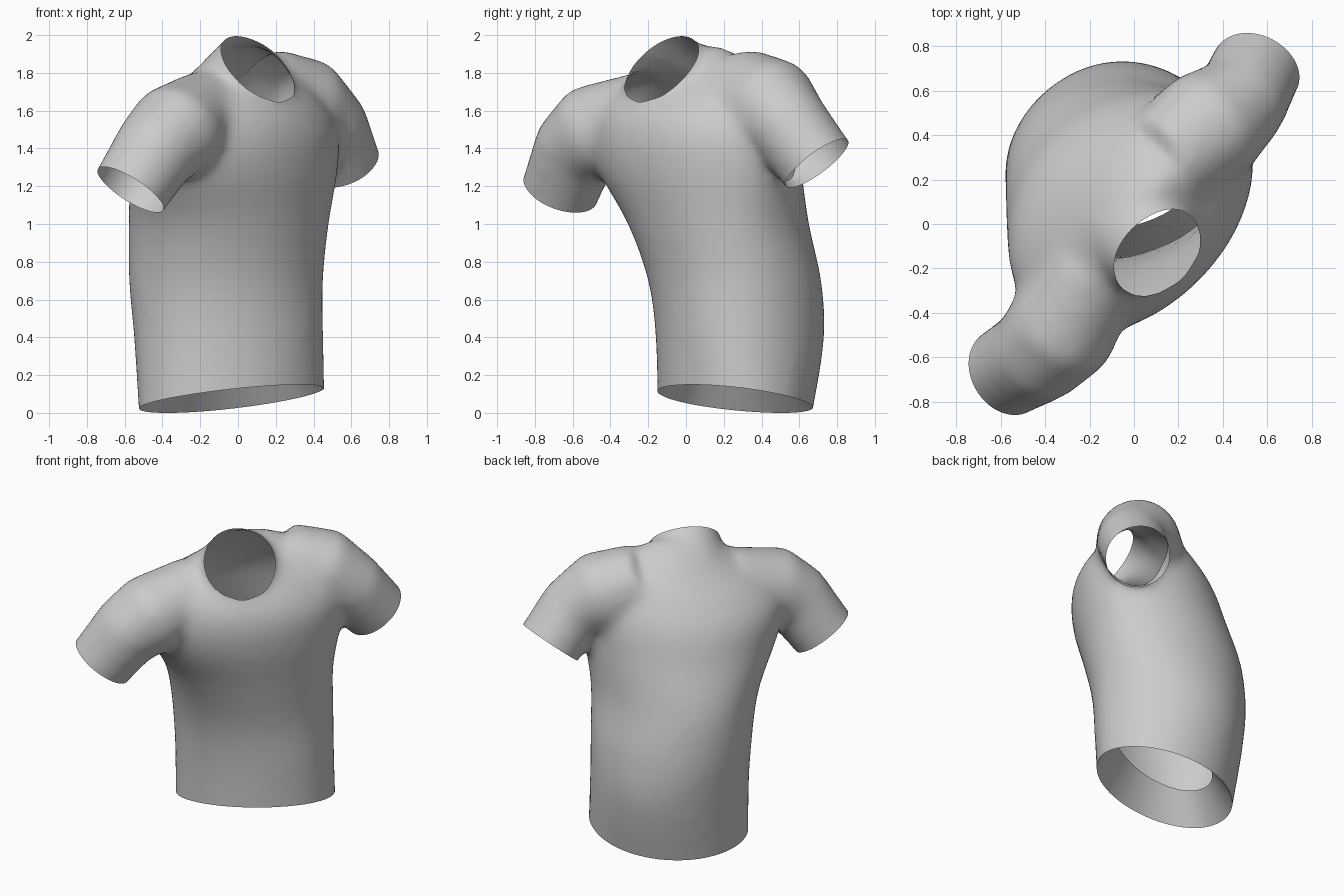
import bpy, bmesh
from math import sin, cos, pi
from mathutils import Vector, Matrix

if "Cube" in bpy.data.objects:
    bpy.data.objects.remove(bpy.data.objects["Cube"])

STEPS = 48
LEVELS = 40

# Torso widths from the axis in eight directions, starting at the wearer's left
# and turning towards the back, keyed by height
TORSO = {
    -.1: (.62, .63, .62, .51, .38, .15, .21, .45),
    .4: (.6, .73, .69, .55, .38, .16, .23, .45),
    .7: (.6, .71, .7, .59, .38, .22, .24, .45),
    1: (.59, .63, .68, .59, .43, .35, .28, .49),
    1.3: (.6, .61, .57, .6, .56, .54, .32, .57),
    1.5: (.6, .59, .5, .58, .61, .57, .33, .57),
    1.65: (.57, .52, .42, .46, .54, .49, .29, .47),
    1.78: (.46, .42, .31, .28, .34, .32, .18, .33),
    1.88: (.33, .28, .2, .15, .2, .16, .08, .23),
    1.94: (.2, .16, .1, .05, .08, .04, 0, .12),
}

# Sleeve centre lines from the opening up into the shoulder, with radii
SLEEVES = {
    "right": [(-.89, -.07, 1.18, .21), (-.74, -.11, 1.39, .23),
              (-.59, -.11, 1.49, .26), (-.27, -.01, 1.6, .22)],
    "left": [(.86, .1, 1.32, .21), (.72, .05, 1.5, .22),
             (.54, .07, 1.62, .27), (.28, .1, 1.7, .24)],
}
NECK = Vector((-.04, -.155, 1.835))
NECK_AXIS = Vector((0, -.33, .3)).normalized()


def blend(height):
    """Torso widths at any height, as a smooth curve through the given ones."""
    keys = list(TORSO)
    i = max(k for k in range(len(keys) - 1) if keys[k] <= height)
    span = keys[i + 1] - keys[i]
    u = (height - keys[i]) / span

    def slope(k, n):
        a, b = max(k - 1, 0), min(k + 1, len(keys) - 1)
        return (TORSO[keys[b]][n] - TORSO[keys[a]][n]) / (keys[b] - keys[a]) * span

    widths = []
    for n in range(8):
        p, q = TORSO[keys[i]][n], TORSO[keys[i + 1]][n]
        s = u * u * (3 - 2 * u)
        widths.append(p + (q - p) * s + slope(i, n) * u * (1 - u) ** 2
                      - slope(i + 1, n) * u * u * (1 - u))
    return widths


def outline(widths):
    """Smooth closed curve that touches the eight given widths."""
    waves = []
    for k, gain in enumerate((1, 2, 2, .8)):
        a = sum(w * cos(k * i * pi / 4) for i, w in enumerate(widths)) / 8 * gain
        b = sum(w * sin(k * i * pi / 4) for i, w in enumerate(widths)) / 8 * gain
        waves.append((k, a, b))
    points = []
    for i in range(STEPS):
        t = 2 * pi * i / STEPS
        h = sum(a * cos(k * t) + b * sin(k * t) for k, a, b in waves)
        d = sum(k * (b * cos(k * t) - a * sin(k * t)) for k, a, b in waves)
        points.append((h * cos(t) - d * sin(t), h * sin(t) + d * cos(t)))
    return points


def make_torso():
    bm = bmesh.new()
    low_end, high_end = min(TORSO), max(TORSO)
    rings = []
    for n in range(LEVELS + 1):
        z = low_end + (high_end - low_end) * n / LEVELS
        rings.append([bm.verts.new((x, y, z)) for x, y in outline(blend(z))])
    for low, high in zip(rings, rings[1:]):
        for i in range(STEPS):
            j = (i + 1) % STEPS
            bm.faces.new((low[i], low[j], high[j], high[i]))
    bm.faces.new(rings[0][::-1])
    bm.faces.new(rings[-1])
    mesh = bpy.data.meshes.new("shirt")
    bm.to_mesh(mesh)
    bm.free()
    obj = bpy.data.objects.new("shirt", mesh)
    bpy.context.collection.objects.link(obj)
    return obj


def make_tube(name, points, radii):
    """Closed tube along a path, with its own radius at each point."""
    curve = bpy.data.curves.new(name, "CURVE")
    curve.dimensions = "3D"
    curve.bevel_depth = 1
    curve.bevel_resolution = 6
    curve.use_fill_caps = True
    spline = curve.splines.new("POLY")
    spline.points.add(len(points) - 1)
    for p, co, r in zip(spline.points, points, radii):
        p.co = (*co, 1)
        p.radius = r
    obj = bpy.data.objects.new(name, curve)
    bpy.context.collection.objects.link(obj)
    bpy.ops.object.select_all(action="DESELECT")
    obj.select_set(True)
    bpy.context.view_layer.objects.active = obj
    bpy.ops.object.convert(target="MESH")
    return bpy.context.view_layer.objects.active


# Solid parts
shirt = make_torso()
parts = [shirt]
cuts = []
for side, stations in SLEEVES.items():
    path = [Vector(p[:3]) for p in stations]
    radii = [p[3] for p in stations]
    out = (path[0] - path[1]).normalized()
    parts.append(make_tube(side + "_sleeve", [path[0] + out * .15] + path, radii[:1] + radii))
    sign = 1 if side == "left" else -1
    cuts.append((path[0], out, lambda c, sign=sign: c.x * sign > .66))
parts.append(make_tube("neck", [NECK + NECK_AXIS * k for k in (.12, 0, -.2)], (.21, .22, .24)))
cuts.append((NECK, NECK_AXIS, lambda c: (c - NECK).length < .36))
cuts.append((Vector((0, 0, .11)), Vector((0, -.18, -1)).normalized(), lambda c: c.z < .4))

# Merge into one soft skin
bpy.ops.object.select_all(action="DESELECT")
for part in parts:
    part.select_set(True)
bpy.context.view_layer.objects.active = shirt
bpy.ops.object.join()
remesh = shirt.modifiers.new("merge", "REMESH")
remesh.mode = "VOXEL"
remesh.voxel_size = .028
soften = shirt.modifiers.new("soften", "SMOOTH")
soften.factor = .5
soften.iterations = 20
for name in ("merge", "soften"):
    bpy.ops.object.modifier_apply(modifier=name)

# Open the sleeves, neck and hem
bm = bmesh.new()
bm.from_mesh(shirt.data)
for point, normal, inside in cuts:
    faces = [f for f in bm.faces if inside(f.calc_center_median())]
    edges = {e for f in faces for e in f.edges}
    verts = {v for f in faces for v in f.verts}
    bmesh.ops.bisect_plane(bm, geom=[*verts, *edges, *faces], dist=.0001,
                           plane_co=point, plane_no=normal, clear_outer=True)

# Turn the hem up and inwards as a lining
rim = [e for e in bm.edges if e.is_boundary and e.verts[0].co.z < .4]
folded = bmesh.ops.extrude_edge_only(bm, edges=rim)["geom"]
lining = [g for g in folded if isinstance(g, bmesh.types.BMVert)]
heart = sum((v.co for v in lining), Vector()) / len(lining)
for v in lining:
    inward = heart - v.co
    inward.z = 0
    v.co += inward.normalized() * .13 + Vector((0, 0, .2))

# Turn the body and centre it on the ground
bm.transform(Matrix.Rotation(pi / 4, 4, "Z"))
lows = [min(v.co[i] for v in bm.verts) for i in range(3)]
highs = [max(v.co[i] for v in bm.verts) for i in range(3)]
middle = Vector(((lows[0] + highs[0]) / 2, (lows[1] + highs[1]) / 2, lows[2]))
bm.transform(Matrix.Translation(-middle))
bm.to_mesh(shirt.data)
bm.free()

# Plain grey cloth
cloth = bpy.data.materials.new("grey_cloth")
cloth.use_nodes = True
cloth.diffuse_color = (.6, .6, .6, 1)
cloth.node_tree.nodes["Principled BSDF"].inputs["Base Color"].default_value = (.6, .6, .6, 1)
shirt.data.materials.clear()
shirt.data.materials.append(cloth)
shirt.data.polygons.foreach_set("material_index", [0] * len(shirt.data.polygons))
bpy.ops.object.shade_smooth_by_angle(angle=pi / 3)
